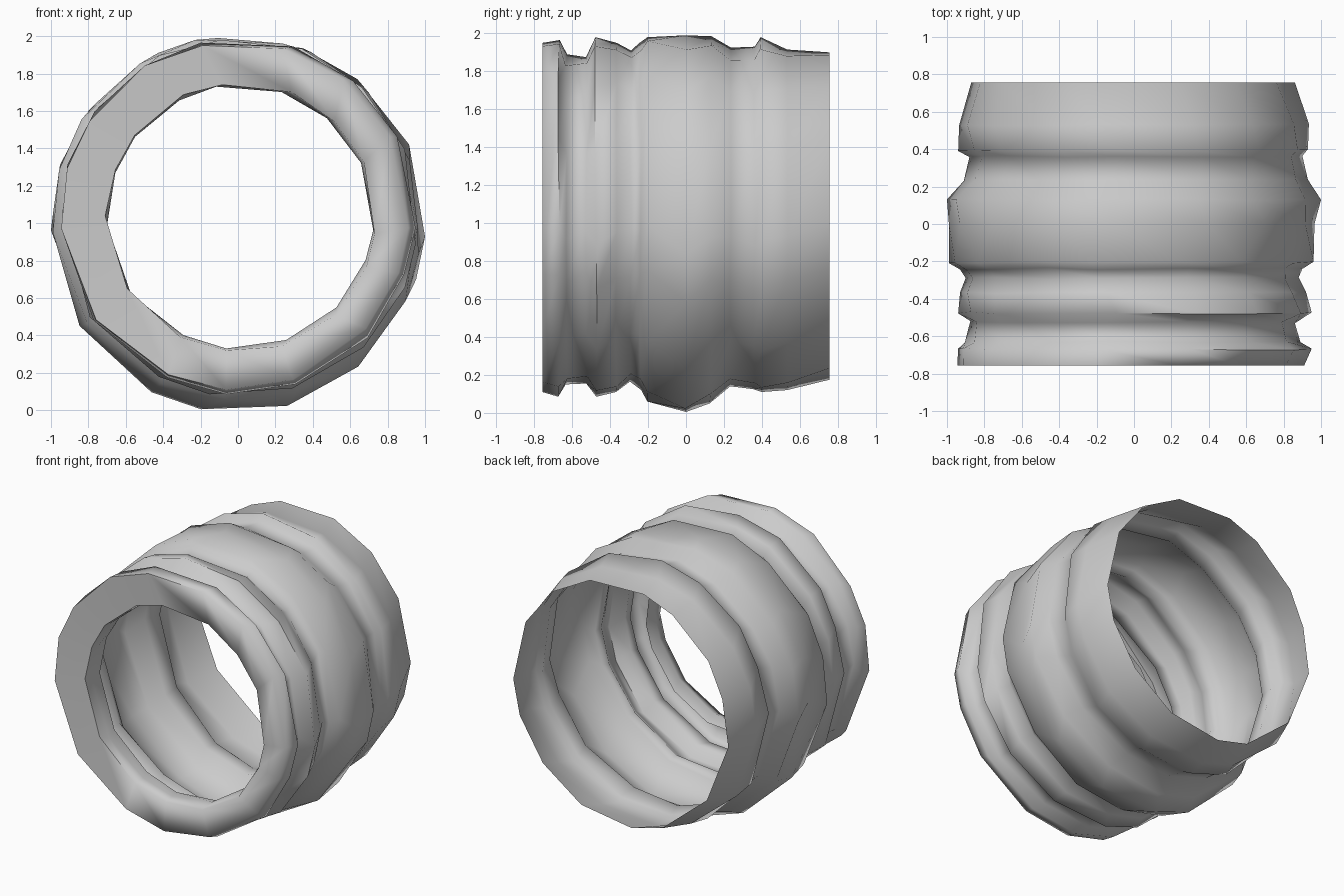
import bpy, bmesh, math, random

if "Cube" in bpy.data.objects:
    bpy.data.objects.remove(bpy.data.objects["Cube"])

random.seed(4)

# irregular low-poly angles (degrees) around the band
ANGLES = [24, 48, 70, 99, 117, 143, 161, 181, 214, 244, 263, 288, 315, 339, 354]

# cross-sections from inner lip, round the front rim, over the ribs, to the thin back edge:
# (y, left x, right x, bottom z, top z)
RINGS = [
    (-0.58, -0.71, 0.73, 0.32, 1.74), (-0.67, -0.70, 0.73, 0.33, 1.73),
    (-0.745, -0.71, 0.73, 0.32, 1.74), (-0.757, -0.945, 0.91, 0.11, 1.95),
    (-0.67, -0.94, 0.95, 0.085, 1.965), (-0.63, -0.905, 0.89, 0.15, 1.89),
    (-0.525, -0.875, 0.86, 0.155, 1.875), (-0.475, -0.94, 0.95, 0.085, 1.98),
    (-0.37, -0.93, 0.92, 0.11, 1.95), (-0.29, -0.90, 0.88, 0.165, 1.91),
    (-0.24, -0.93, 0.90, 0.12, 1.95), (-0.205, -0.99, 0.96, 0.06, 1.98),
    (0.0, -0.99, 0.965, 0.005, 1.99), (0.13, -1.0, 1.0, 0.05, 1.985),
    (0.235, -0.91, 0.93, 0.14, 1.925), (0.36, -0.88, 0.90, 0.125, 1.93),
    (0.395, -0.94, 0.93, 0.11, 1.98), (0.53, -0.935, 0.935, 0.12, 1.915),
    (0.757, -0.87, 0.86, 0.175, 1.90)]


def ring(bm, y, x0, x1, z0, z1):
    """One wobbly polygon stretched to its exact extents."""
    twist = random.uniform(-3, 3)
    pts = []
    for a in ANGLES:
        t = math.radians(a + twist + random.uniform(-1.5, 1.5))
        r = 1 + random.uniform(-0.008, 0.008)
        pts.append((r * math.cos(t), r * math.sin(t)))
    us, ws = [p[0] for p in pts], [p[1] for p in pts]
    fit = lambda v, vs, a, b: a + (v - min(vs)) / (max(vs) - min(vs)) * (b - a)
    wob = 0 if abs(y) > 0.7 else 0.006
    return [bm.verts.new((fit(u, us, x0, x1), y + random.uniform(-wob, wob),
                          fit(w, ws, z0, z1))) for u, w in pts]


# ribbed band
bm = bmesh.new()
rings = [ring(bm, *spec) for spec in RINGS]
n = len(ANGLES)
for a, b in zip(rings, rings[1:]):
    for i in range(n):
        j = (i + 1) % n
        bm.faces.new((a[i], a[j], b[j], b[i]))
bmesh.ops.recalc_face_normals(bm, faces=bm.faces)

mesh = bpy.data.meshes.new("ribbed_band")
bm.to_mesh(mesh)
bm.free()
band = bpy.data.objects.new("ribbed_band", mesh)
bpy.context.collection.objects.link(band)
bpy.context.view_layer.objects.active = band
band.select_set(True)
bpy.ops.object.shade_smooth_by_angle(angle=math.radians(78))
